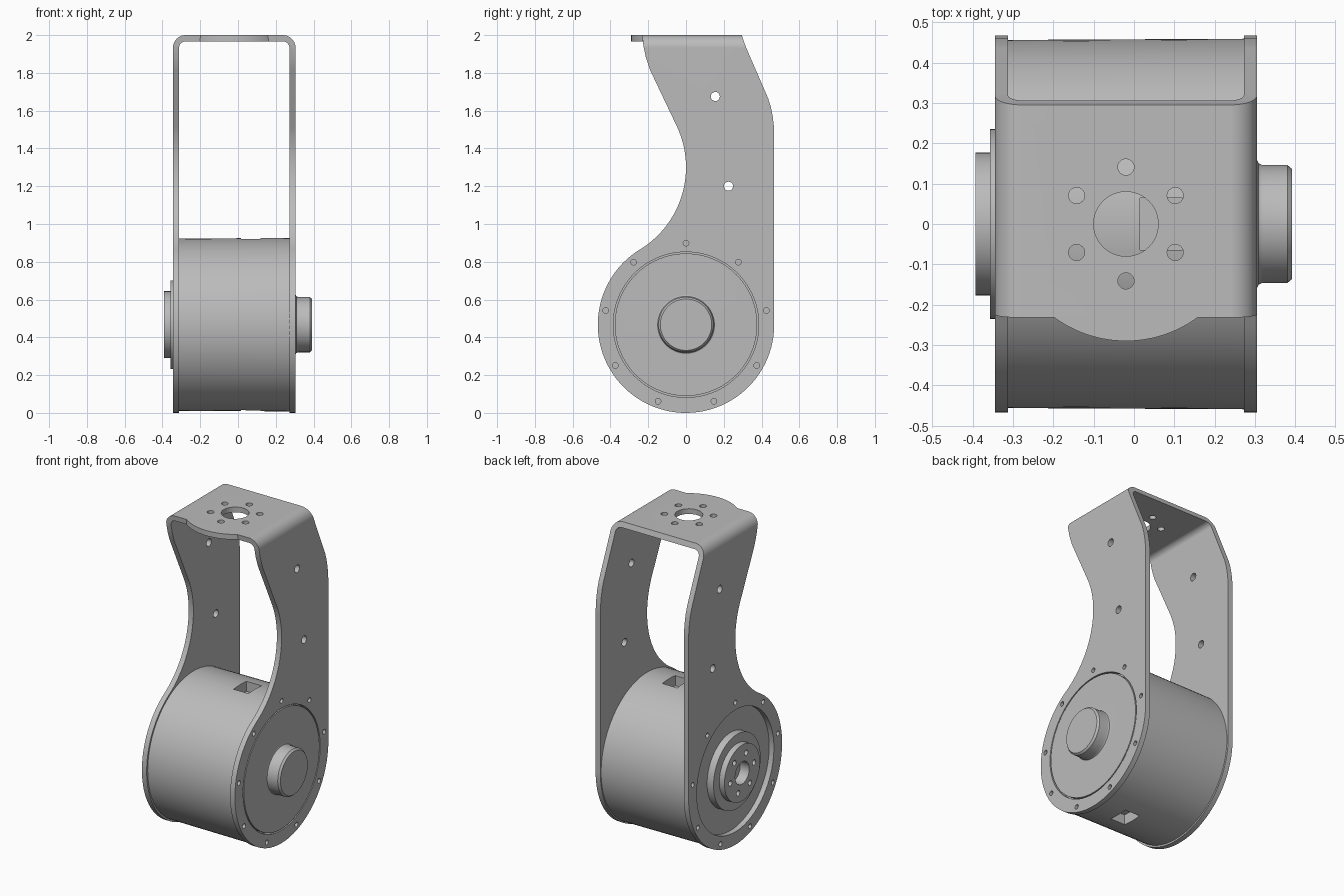
import bpy, bmesh
from math import sin, cos, pi, radians, tau
from mathutils import Vector

if "Cube" in bpy.data.objects:
    bpy.data.objects.remove(bpy.data.objects["Cube"])

grey = bpy.data.materials.new("plain grey")
grey.use_nodes = True
COLOUR = (0.5, 0.5, 0.5, 1)
grey.diffuse_color = COLOUR
grey.node_tree.nodes["Principled BSDF"].inputs["Base Color"].default_value = COLOUR

AXIS_Z, MID_X = 0.467, -0.02        # height of the drum axis, middle of the bracket
LEFT, RIGHT, WALL = 0.305, -0.345, 0.033
PLACE = {"x": lambda a, b, t: Vector((t, a, b)),
         "y": lambda a, b, t: Vector((a, t, b)),
         "z": lambda a, b, t: Vector((a, b, t))}


def make_object(name, bm):
    bmesh.ops.recalc_face_normals(bm, faces=bm.faces)
    mesh = bpy.data.meshes.new(name)
    bm.to_mesh(mesh)
    bm.free()
    mesh.materials.append(grey)
    obj = bpy.data.objects.new(name, mesh)
    bpy.context.collection.objects.link(obj)
    return obj


def arc(ca, cb, r, start, end, n):
    angles = [radians(start + (end - start) * i / n) for i in range(n + 1)]
    return [(ca + r * cos(t), cb + r * sin(t)) for t in angles]


def prism(name, outline, axis, lo, hi):
    """Extrude a closed 2D outline along an axis."""
    bm = bmesh.new()
    face = bm.faces.new([bm.verts.new(PLACE[axis](a, b, lo)) for a, b in outline])
    out = bmesh.ops.extrude_face_region(bm, geom=[face])
    verts = [v for v in out["geom"] if isinstance(v, bmesh.types.BMVert)]
    bmesh.ops.translate(bm, verts=verts, vec=PLACE[axis](0, 0, hi - lo))
    return make_object(name, bm)


def rod(axis, a, b, r, lo, hi, n=24):
    return prism("cutter", arc(a, b, r, 0, 360, n)[:-1], axis, lo, hi)


def lathe(name, profile, n=96):
    """Spin (radius, x) points about the drum axis."""
    bm = bmesh.new()
    verts = [bm.verts.new((x, 0, AXIS_Z + r)) for r, x in profile]
    edges = [bm.edges.new(pair) for pair in zip(verts, verts[1:])]
    bmesh.ops.spin(bm, geom=verts + edges, cent=(0, 0, AXIS_Z), axis=(1, 0, 0),
                   angle=tau, steps=n, use_duplicate=False)
    bmesh.ops.remove_doubles(bm, verts=bm.verts, dist=1e-5)
    return make_object(name, bm)


def boolean(obj, tools, operation="DIFFERENCE"):
    for tool in tools:
        mod = obj.modifiers.new("cut", "BOOLEAN")
        mod.operation, mod.solver, mod.object = operation, "EXACT", tool
    bpy.context.view_layer.update()
    graph = bpy.context.evaluated_depsgraph_get()
    mesh = bpy.data.meshes.new_from_object(obj.evaluated_get(graph))
    obj.modifiers.clear()
    obj.data = mesh
    for tool in tools:
        bpy.data.objects.remove(tool)


def ring(a, b, radius, count, start):
    return arc(a, b, radius, start, start + 360, count)[:-1]


# Bracket: a bent strip trimmed to the curved side outline
bend, top = 0.068, 2.0
inner = bend - WALL
strip = [(RIGHT, -0.1)]
strip += arc(RIGHT + bend, top - bend, bend, 180, 90, 10)
strip += arc(LEFT - bend, top - bend, bend, 90, 0, 10)
strip += [(LEFT, -0.1), (LEFT - WALL, -0.1)]
strip += arc(LEFT - bend, top - bend, inner, 0, 90, 10)
strip += arc(RIGHT + bend, top - bend, inner, 90, 180, 10)
strip += [(RIGHT + WALL, -0.1)]
bracket = prism("bracket", strip, "y", -0.6, 0.6)

neck = 0.51
outline = arc(0, AXIS_Z, 0.467, 121.5, 360, 64)
outline += [(0.467, 1.47), (0.465, 1.52), (0.459, 1.57), (0.449, 1.62), (0.435, 1.665),
            (0.32, 1.93), (0.305, 1.97), (0.295, 2.0), (0.29, 2.1),
            (-0.236, 2.1), (-0.232, 2.0), (-0.225, 1.94), (-0.212, 1.88), (-0.19, 1.815)]
outline += arc(-neck, 1.3, neck, 24.6, -58, 28)
boolean(bracket, [prism("side_outline", outline, "x", -0.6, 0.6)], "INTERSECT")

cutters = [rod("x", 0, AXIS_Z, 0.385, -0.6, 0.6, 96)]
cutters += [rod("x", a, b, 0.015, -0.6, 0.6, 16) for a, b in ring(0, AXIS_Z, 0.432, 9, 90)]
cutters += [rod("x", a, b, 0.024, -0.6, 0.6) for a, b in ((0.155, 1.675), (0.225, 1.2))]
cutters += [rod("z", a, b, 0.02, 1.8, 2.2) for a, b in ring(MID_X, 0, 0.141, 6, 90)]
cutters += [rod("z", MID_X, 0, 0.08, 1.8, 2.2, 48)]
boolean(bracket, cutters)

# Rounded lip at the front of the top plate
lip = arc(MID_X, 0.01, 0.3, 233, 307, 24) + [(0.16, -0.222), (-0.2, -0.222)]
front_lip = prism("front_lip", lip, "z", top - WALL, top)

# Motor drum with a small window above and below
drum = lathe("drum", [(0, RIGHT + WALL), (0.456, RIGHT + WALL),
                      (0.459, LEFT - WALL), (0, LEFT - WALL)])
window = [(0.015, -0.065), (0.12, -0.065), (0.12, 0.065), (0.015, 0.065)]
boolean(drum, [prism("window_cutter", window, "z", lo, lo + 0.2)
               for lo in (AXIS_Z + 0.39, AXIS_Z - 0.59)])

# Left cover with its round boss, set in the bracket with a fine gap
cover = lathe("left_cover", [(0, 0.265), (0.377, 0.265), (0.377, LEFT), (0.158, LEFT),
                             (0.150, 0.309), (0.146, 0.318), (0.146, 0.38),
                             (0.136, 0.392), (0, 0.392)])

# Right output hub: stepped disc with a bore and a bolt circle
hub = lathe("right_hub", [(0, -0.3), (0.235, -0.3), (0.235, -0.357), (0.177, -0.357),
                          (0.177, -0.393), (0, -0.393)])
cutters = [rod("x", a, b, 0.017, -0.5, -0.34) for a, b in ring(0, AXIS_Z, 0.12, 6, 50)]
cutters += [rod("x", 0, AXIS_Z, 0.07, -0.5, -0.33, 48)]
boolean(hub, cutters)

# Smooth the round parts and keep edges crisp
for obj in (bracket, front_lip, drum, cover, hub):
    bpy.ops.object.select_all(action="DESELECT")
    obj.select_set(True)
    bpy.context.view_layer.objects.active = obj
    bpy.ops.object.shade_smooth_by_angle(angle=radians(30))
    weighted = obj.modifiers.new("even shading", "WEIGHTED_NORMAL")
    weighted.keep_sharp = True
